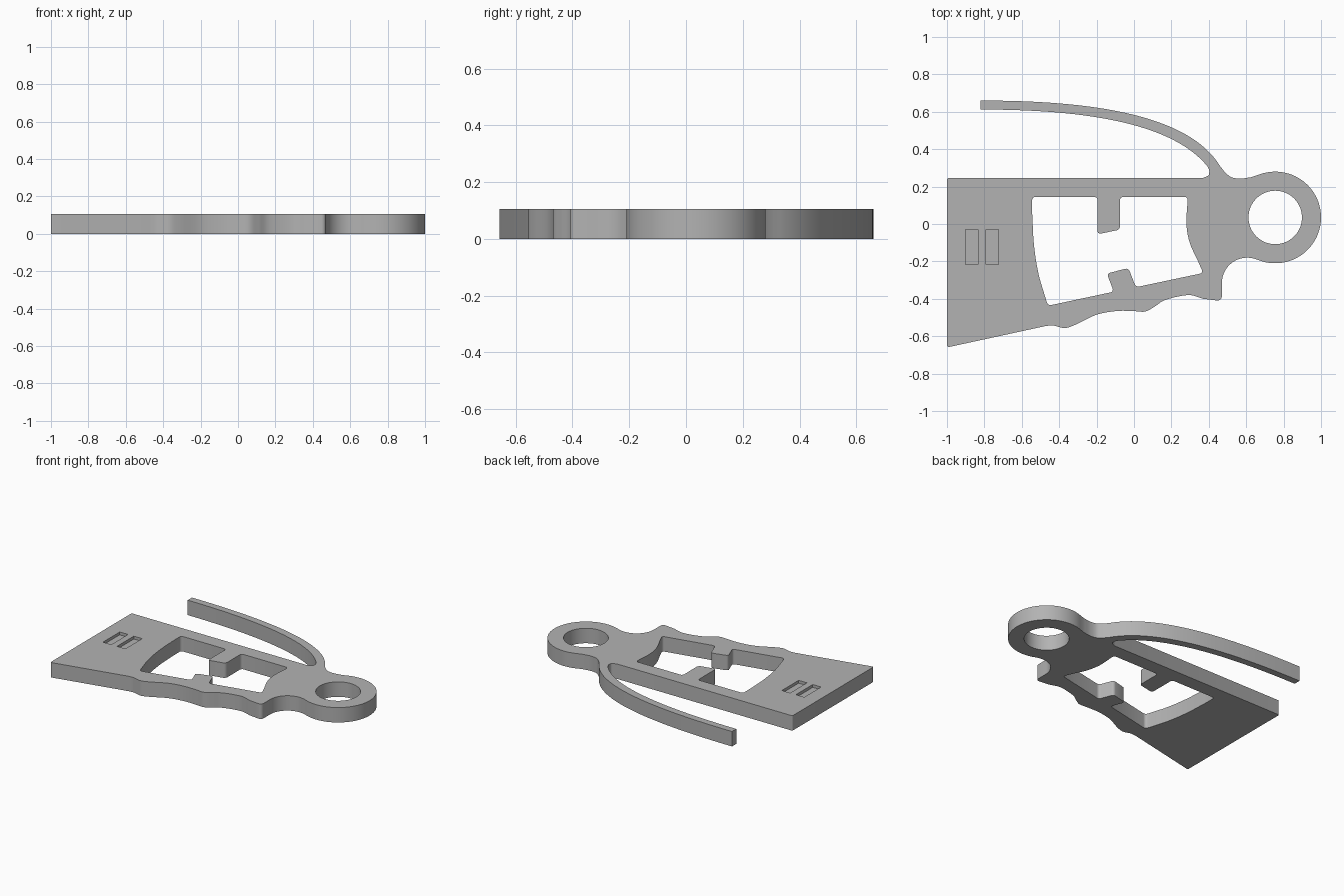
import bpy, bmesh, math
from mathutils import Vector
from mathutils.geometry import interpolate_bezier

THICK = 0.105

if "Cube" in bpy.data.objects:
    bpy.data.objects.remove(bpy.data.objects["Cube"], do_unlink=True)

grey = bpy.data.materials.new("plain grey")
grey.use_nodes = True
grey.diffuse_color = (0.45, 0.45, 0.45, 1)
grey.node_tree.nodes["Principled BSDF"].inputs["Base Color"].default_value = grey.diffuse_color


def arc(cx, cy, r, start, end, steps):
    angles = [math.radians(start + (end - start) * i / steps) for i in range(steps + 1)]
    return [(cx + r * math.cos(a), cy + r * math.sin(a)) for a in angles]


def bezier(a, b, c, d, steps=40):
    pts = interpolate_bezier(*[Vector((*p, 0)) for p in (a, b, c, d)], steps)
    return [(p.x, p.y) for p in pts]


def spline(pts, steps=6):
    """Smooth curve through the points."""
    p = [Vector(q) for q in pts]
    p = [2 * p[0] - p[1]] + p + [2 * p[-1] - p[-2]]
    out = []
    for a, b, c, d in zip(p, p[1:], p[2:], p[3:]):
        seg = bezier(b, b + (c - a) / 6, c - (d - b) / 6, c, steps + 1)
        out += seg[:-1]
    return out + [tuple(p[-2])]


def corner(prev, at, nxt, r=0.02, steps=5):
    """Rounded corner at one point between two neighbours."""
    a, b, c = Vector(prev), Vector(at), Vector(nxt)
    s, e = b + (a - b).normalized() * r, b + (c - b).normalized() * r
    return bezier(s, s.lerp(b, 0.55), e.lerp(b, 0.55), e, steps)


def rounded(pts, r=0.02):
    """Round every inner point of an open path."""
    out = []
    for a, b, c in zip(pts, pts[1:], pts[2:]):
        out += corner(a, b, c, r)
    return out


def slab(name, pts, z0, z1):
    bm = bmesh.new()
    clean = [p for i, p in enumerate(pts) if (Vector(p) - Vector(pts[i - 1])).length > 1e-4]
    face = bm.faces.new([bm.verts.new((x, y, z0)) for x, y in clean])
    ext = bmesh.ops.extrude_face_region(bm, geom=[face])
    verts = [v for v in ext["geom"] if isinstance(v, bmesh.types.BMVert)]
    bmesh.ops.translate(bm, verts=verts, vec=(0, 0, z1 - z0))
    bmesh.ops.recalc_face_normals(bm, faces=bm.faces)
    mesh = bpy.data.meshes.new(name)
    bm.to_mesh(mesh)
    bm.free()
    mesh.materials.append(grey)
    obj = bpy.data.objects.new(name, mesh)
    bpy.context.collection.objects.link(obj)
    return obj


# Outer outline: plate, wavy front edge, ring and springy arm
outline = corner((-1, 0.245), (-1, -0.66), (-0.46, -0.545), 0.012)
outline += spline([(-0.47, -0.545), (-0.43, -0.543), (-0.37, -0.556), (-0.31, -0.537),
                   (-0.2, -0.485), (-0.09, -0.465), (0.0, -0.466), (0.06, -0.468),
                   (0.11, -0.442), (0.17, -0.405), (0.29, -0.38), (0.37, -0.4)])
outline += corner((0.37, -0.4), (0.47, -0.412), (0.47, -0.31), 0.025)
outline += arc(0.605, -0.315, 0.135, 180, 72, 16)
outline += arc(0.755, 0.035, 0.245, -112, 112, 56)
outline += spline([(0.625, 0.25), (0.57, 0.243), (0.52, 0.25), (0.485, 0.278)])
outline += bezier((0.46, 0.31), (0.28, 0.605), (-0.3, 0.66), (-0.82, 0.66))
outline += bezier((-0.82, 0.612), (-0.3, 0.612), (0.2, 0.55), (0.395, 0.305))
outline += spline([(0.403, 0.285), (0.398, 0.26), (0.365, 0.245)])
outline += corner((0, 0.245), (-1, 0.245), (-1, 0), 0.008)
plate = slab("plate_with_ring_and_arm", outline, 0, THICK)

# Central window with two tabs and bowed ends
window = rounded([(-0.545, 0), (-0.545, 0.145), (-0.195, 0.145), (-0.195, -0.055),
                  (-0.075, -0.03), (-0.075, 0.145), (0.287, 0.145), (0.287, 0)], 0.018)
window += spline([(0.285, 0.1), (0.28, 0.0), (0.298, -0.1), (0.345, -0.205)])
window += rounded([(0.345, -0.205), (0.37, -0.262), (0.01, -0.338), (-0.03, -0.235),
                   (-0.145, -0.265), (-0.108, -0.362), (-0.46, -0.437), (-0.5, -0.31)], 0.018)
window += spline([(-0.478, -0.38), (-0.512, -0.26), (-0.535, -0.11), (-0.544, 0.05)])

cutters = [slab("window_cutter", window, -0.1, 0.3),
           slab("ring_cutter", arc(0.755, 0.035, 0.143, 0, 354.375, 63), -0.1, 0.3)]

# Two shallow slots in the top face
for x in (-0.9, -0.79):
    box = [(x, -0.217), (x + 0.065, -0.217), (x + 0.065, -0.03), (x, -0.03)]
    cutters.append(slab("slot_cutter", box, THICK - 0.02, 0.3))

for cutter in cutters:
    cutter.hide_render = True
    cut = plate.modifiers.new(cutter.name, "BOOLEAN")
    cut.operation, cut.solver, cut.object = "DIFFERENCE", "EXACT", cutter

# Apply the cuts, then drop the helpers
bpy.context.view_layer.update()
cut_mesh = bpy.data.meshes.new_from_object(plate.evaluated_get(bpy.context.evaluated_depsgraph_get()))
plate.modifiers.clear()
plate.data = cut_mesh
for cutter in cutters:
    bpy.data.objects.remove(cutter, do_unlink=True)

bpy.ops.object.select_all(action="DESELECT")
plate.select_set(True)
bpy.context.view_layer.objects.active = plate
bpy.ops.object.shade_smooth_by_angle(angle=math.radians(30))
